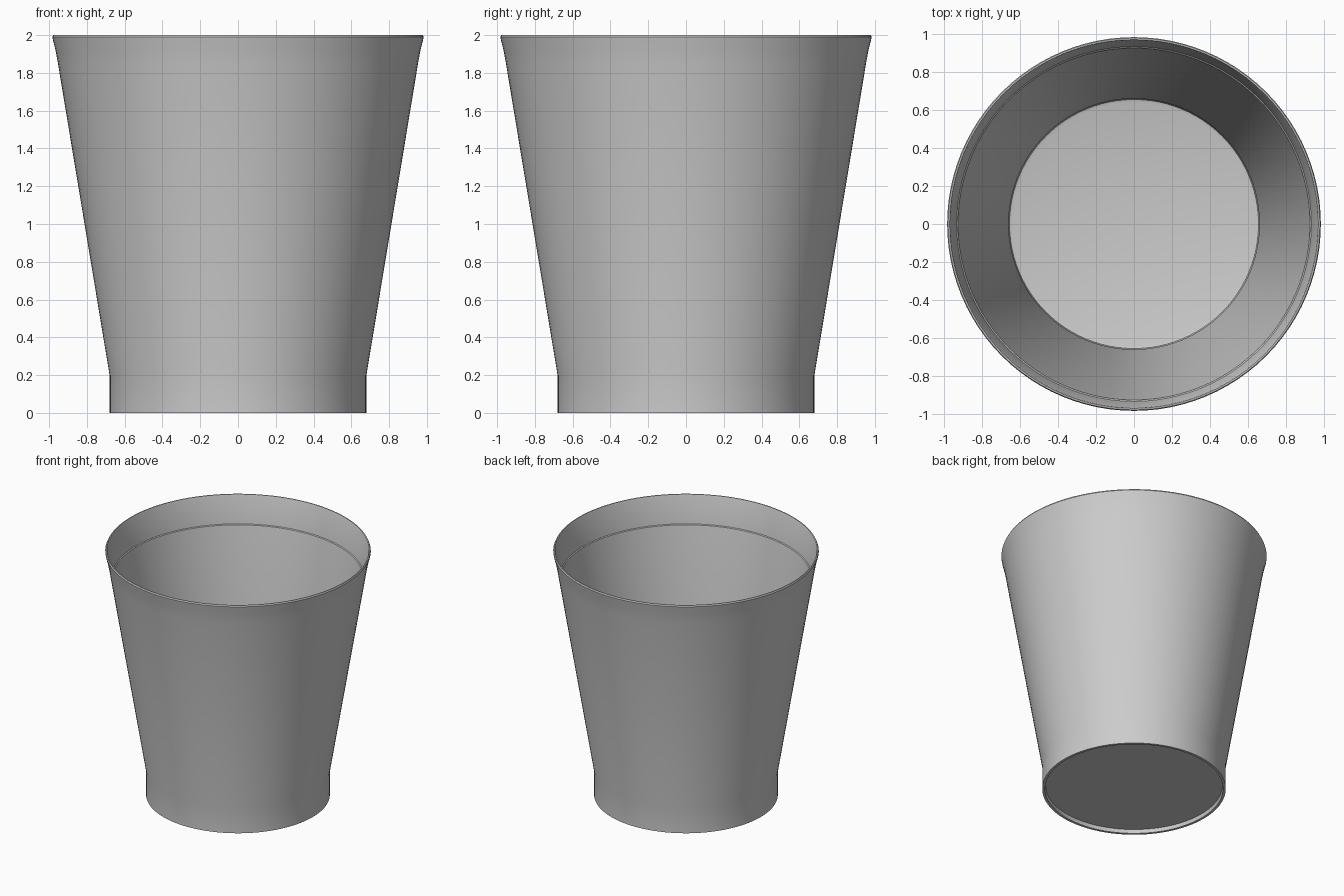
import bpy, bmesh, math

if "Cube" in bpy.data.objects:
    bpy.data.objects.remove(bpy.data.objects["Cube"])

SEGMENTS = 96

grey = bpy.data.materials.new("plain_grey")
grey.diffuse_color = (0.6, 0.6, 0.6, 1)
grey.use_nodes = True
grey.node_tree.nodes["Principled BSDF"].inputs["Base Color"].default_value = grey.diffuse_color


def lathe(name, profile):
    """Spin a (radius, height) profile around the z axis."""
    bm = bmesh.new()
    verts = [bm.verts.new((r, 0, z)) for r, z in profile]
    edges = [bm.edges.new(pair) for pair in zip(verts, verts[1:])]
    bmesh.ops.spin(bm, geom=verts + edges, cent=(0, 0, 0), axis=(0, 0, 1),
                   angle=math.tau, steps=SEGMENTS, use_duplicate=False)
    bmesh.ops.remove_doubles(bm, verts=bm.verts, dist=0.0005)
    bmesh.ops.recalc_face_normals(bm, faces=bm.faces)
    mesh = bpy.data.meshes.new(name)
    bm.to_mesh(mesh)
    bm.free()
    mesh.materials.append(grey)
    obj = bpy.data.objects.new(name, mesh)
    bpy.context.collection.objects.link(obj)
    bpy.ops.object.select_all(action='DESELECT')
    obj.select_set(True)
    bpy.context.view_layer.objects.active = obj
    bpy.ops.object.shade_smooth_by_angle(angle=math.radians(25))
    for e in mesh.edges:  # crisp crease where the foot meets the taper
        if all(abs(mesh.vertices[i].co.z - 0.2) < 0.001 for i in e.vertices):
            mesh.attributes["sharp_edge"].data[e.index].value = True
    return obj


# Bin: recessed underside, straight foot, tapered wall, flared lip, hollow inside
lathe("bin", [
    (0, 0.03), (0.655, 0.03), (0.66, 0), (0.68, 0),           # underside
    (0.68, 0.2), (0.94, 1.77), (0.953, 1.85), (0.966, 1.92),  # outer wall
    (0.98, 1.975), (0.983, 1.99), (0.978, 2.0),               # flared lip
    (0.97, 2.0), (0.966, 1.99),
    (0.933, 1.775), (0.926, 1.77),                            # inner ledge
    (0.66, 0.2), (0.66, 0.08), (0.655, 0.065), (0.64, 0.06),  # inner wall
    (0, 0.06),                                                # floor
])
